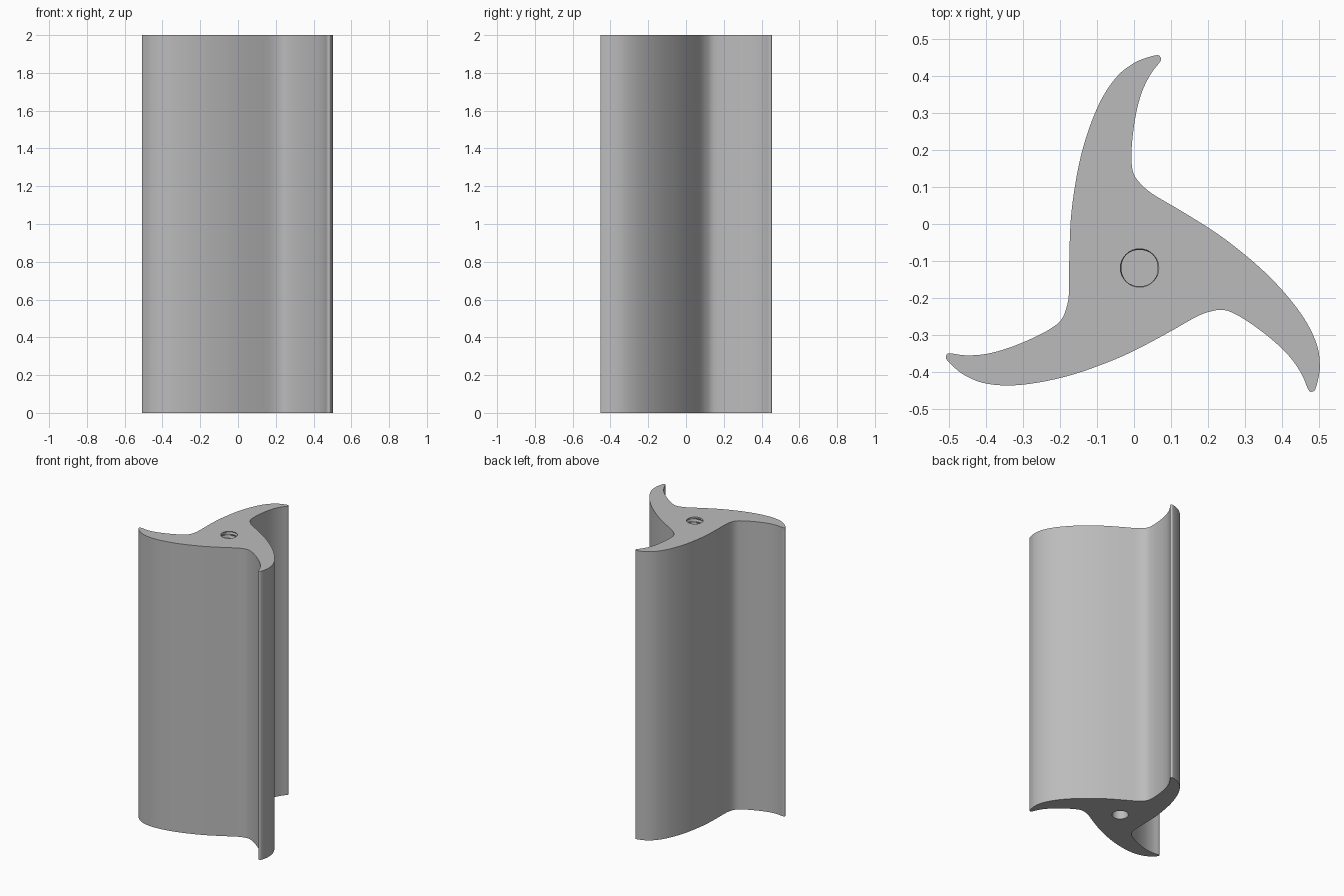
import bpy, bmesh, math
from mathutils import Vector, Matrix

cube = bpy.data.objects.get("Cube")
if cube:
    bpy.data.objects.remove(cube, do_unlink=True)

HEIGHT = 2.0
CENTRE = Vector((0.015, -0.119))
HOLE_R = 0.052
HOLE_DEPTH = 0.5
PITCH = 0.025
SEGS = 32

grey = bpy.data.materials.new("plain grey")
grey.use_nodes = True
colour = (0.5, 0.5, 0.5, 1)
grey.diffuse_color = colour
grey.node_tree.nodes["Principled BSDF"].inputs["Base Color"].default_value = colour

# One curved arm, from its convex back round the tip to the inner valley
ARM = [(-0.176, -0.19), (-0.175, -0.1), (-0.171, 0.01), (-0.16, 0.1),
       (-0.142, 0.19), (-0.115, 0.276), (-0.082, 0.348), (-0.042, 0.403),
       (0.0, 0.435), (0.03, 0.448), (0.06, 0.456), (0.07, 0.453), (0.072, 0.441),
       (0.045, 0.405), (0.02, 0.353), (0.003, 0.285), (-0.006, 0.21),
       (-0.006, 0.16), (0.0, 0.134), (0.015, 0.112)]


def catmull(a, b, c, d, t):
    return 0.5 * (2 * b + (c - a) * t + (2 * a - 5 * b + 4 * c - d) * t * t
                  + (3 * b - a - 3 * c + d) * t ** 3)


def outline(steps=4):
    pts = []
    for k in range(3):
        turn = Matrix.Rotation(-k * math.tau / 3, 2)
        pts += [CENTRE + turn @ (Vector(p) - CENTRE) for p in ARM]
    n = len(pts)
    return [catmull(pts[i - 1], pts[i], pts[(i + 1) % n], pts[(i + 2) % n], s / steps)
            for i in range(n) for s in range(steps)]


def ring(bm, points):
    verts = [bm.verts.new(p) for p in points]
    edges = [bm.edges.new((verts[i - 1], verts[i])) for i in range(len(verts))]
    return verts, edges


def bridge(bm, low, high):
    n = len(low)
    for i in range(n):
        j = (i + 1) % n
        bm.faces.new((low[i], low[j], high[j], high[i]))


def hole_ring(bm, z, threaded):
    points = []
    for i in range(SEGS):
        a = math.tau * i / SEGS
        r = HOLE_R
        if threaded:
            phase = (z / PITCH - i / SEGS) % 1
            r += 0.007 * (1 - abs(2 * phase - 1)) - 0.003
        points.append((CENTRE.x + r * math.cos(a), CENTRE.y + r * math.sin(a), z))
    return ring(bm, points)


def blind_hole(bm, z_mouth, direction, threaded):
    rows = round(HOLE_DEPTH / PITCH * 4) if threaded else 1
    mouth, mouth_edges = hole_ring(bm, z_mouth, False)
    previous = mouth
    for k in range(1, rows + 1):
        z = z_mouth + direction * HOLE_DEPTH * k / rows
        current, _ = hole_ring(bm, z, threaded)
        bridge(bm, previous, current)
        previous = current
    bm.faces.new(previous)
    return mouth_edges


# Three-armed column with a threaded hole above and a plain hole below
bm = bmesh.new()
profile = outline()
bottom, bottom_edges = ring(bm, [(p.x, p.y, 0) for p in profile])
top, top_edges = ring(bm, [(p.x, p.y, HEIGHT) for p in profile])
bridge(bm, bottom, top)
top_hole = blind_hole(bm, HEIGHT, -1, True)
bottom_hole = blind_hole(bm, 0, 1, False)
for edges, up in ((top_edges + top_hole, 1), (bottom_edges + bottom_hole, -1)):
    bmesh.ops.triangle_fill(bm, edges=edges, use_beauty=True, normal=(0, 0, up))
bmesh.ops.recalc_face_normals(bm, faces=bm.faces)

mesh = bpy.data.meshes.new("three_arm_column")
bm.to_mesh(mesh)
bm.free()
mesh.materials.append(grey)
column = bpy.data.objects.new("three_arm_column", mesh)
bpy.context.collection.objects.link(column)

bpy.ops.object.select_all(action="DESELECT")
column.select_set(True)
bpy.context.view_layer.objects.active = column
bpy.ops.object.shade_smooth_by_angle(angle=math.radians(35))
